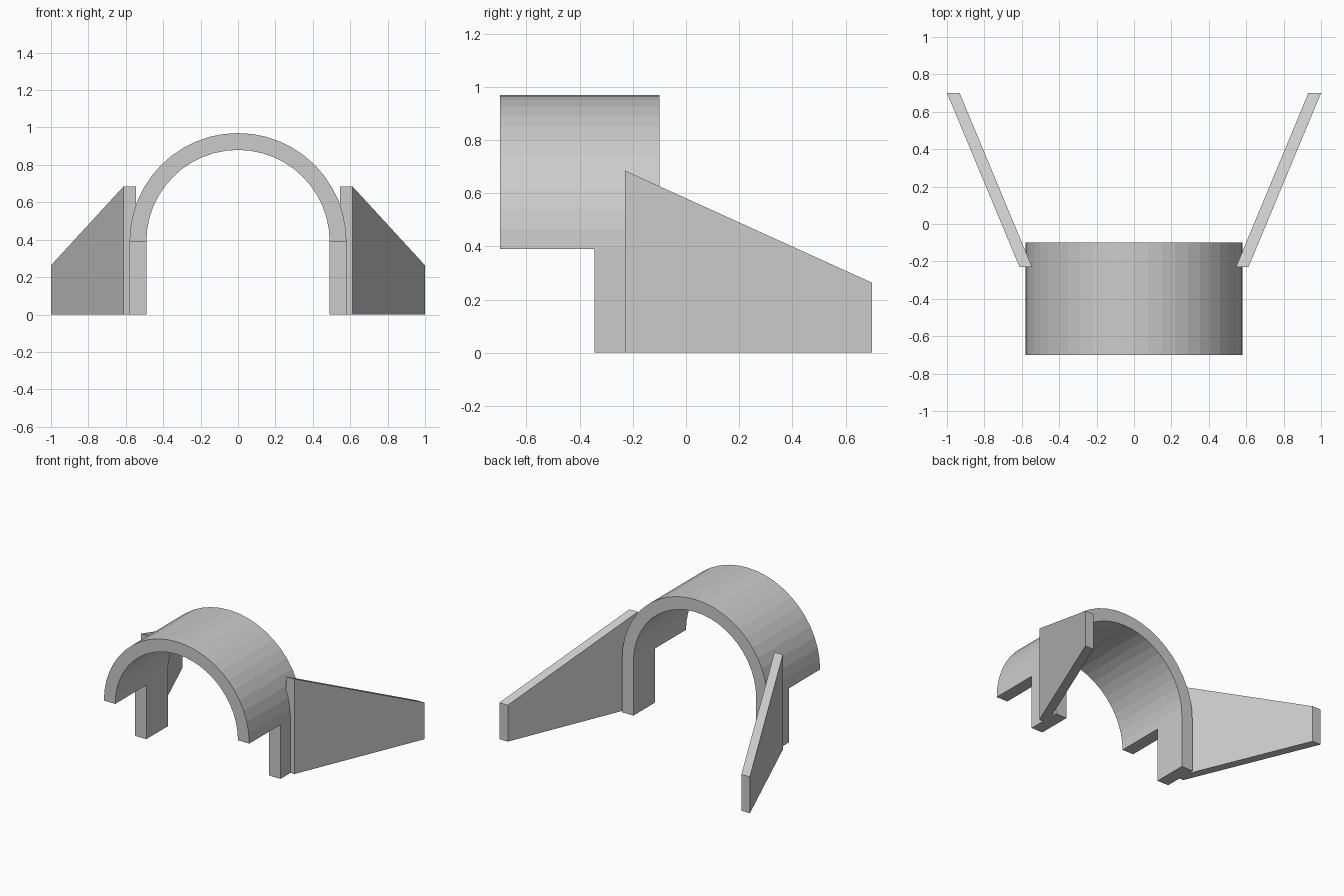
import bpy, bmesh
from math import cos, sin, pi

if "Cube" in bpy.data.objects:
    bpy.data.objects.remove(bpy.data.objects["Cube"])

R_OUT, R_IN, SPRING, STEPS = 0.58, 0.49, 0.39, 24


def add_prism(bm, bottom, top):
    """Closed solid between two matching loops of points."""
    a = [bm.verts.new(p) for p in bottom]
    b = [bm.verts.new(p) for p in top]
    bm.faces.new(a)
    bm.faces.new(b)
    n = len(a)
    for i in range(n):
        bm.faces.new((a[i], a[(i + 1) % n], b[(i + 1) % n], b[i]))


def finish(name, bm):
    bmesh.ops.recalc_face_normals(bm, faces=bm.faces)
    mesh = bpy.data.meshes.new(name)
    bm.to_mesh(mesh)
    bm.free()
    obj = bpy.data.objects.new(name, mesh)
    bpy.context.collection.objects.link(obj)
    return obj


def vault(name, y0, y1):
    """Half-round barrel made of separate wedge stones."""
    bm = bmesh.new()
    for i in range(STEPS):
        t0, t1 = pi * i / STEPS, pi * (i + 1) / STEPS
        ring = [(r * cos(t), SPRING + r * sin(t))
                for r, t in ((R_IN, t0), (R_OUT, t0), (R_OUT, t1), (R_IN, t1))]
        add_prism(bm, [(x, y0, z) for x, z in ring], [(x, y1, z) for x, z in ring])
    return finish(name, bm)


# Barrel vault in two lengths: overhanging front and supported back
vault("front_vault", -0.70, -0.345)
vault("back_vault", -0.345, -0.10)

for side, s in (("left", -1), ("right", 1)):
    # Upright leg under the back vault
    plan = [(R_IN, -0.345), (R_OUT, -0.345), (R_OUT, -0.10), (R_IN, -0.10)]
    bm = bmesh.new()
    add_prism(bm, [(s * x, y, 0) for x, y in plan], [(s * x, y, SPRING) for x, y in plan])
    finish(side + "_leg", bm)

    # Splayed wing wall with a sloping top
    plan = [(0.545, -0.23, 0.685), (0.612, -0.23, 0.685), (1.0, 0.70, 0.263), (0.932, 0.70, 0.263)]
    bm = bmesh.new()
    add_prism(bm, [(s * x, y, 0) for x, y, z in plan], [(s * x, y, z) for x, y, z in plan])
    finish(side + "_wing_wall", bm)
